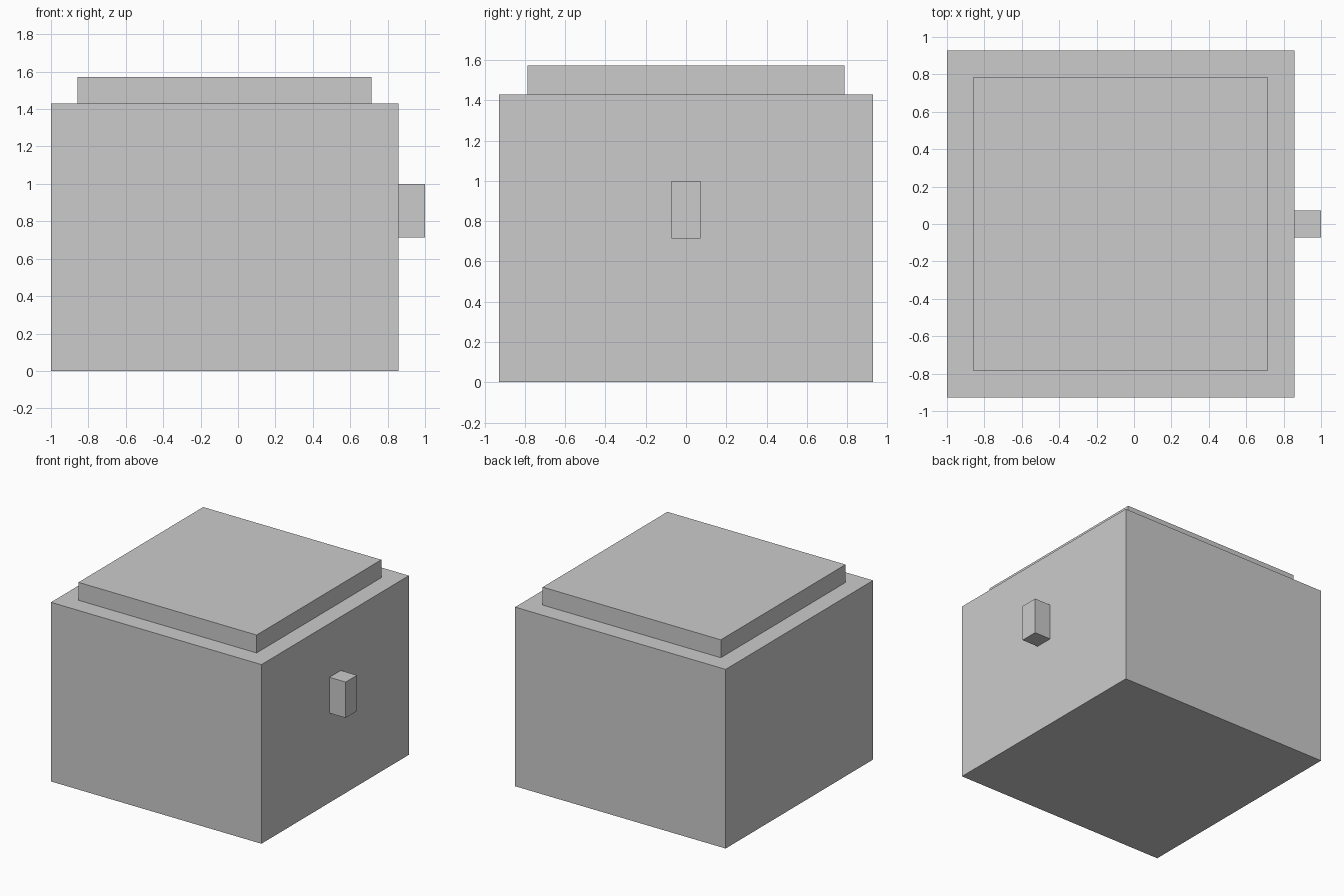
import bpy
import bmesh
from mathutils import Matrix, Vector

if "Cube" in bpy.data.objects:
    bpy.data.objects.remove(bpy.data.objects["Cube"])

U = 1 / 7  # the model sits on a grid of 14 units along its longest side


def box(name, low, high):
    """Flat-faced box between two corners given in grid units."""
    low, high = Vector(low) * U, Vector(high) * U
    bm = bmesh.new()
    bmesh.ops.create_cube(bm, size=1, matrix=Matrix.Diagonal((*(high - low), 1)))
    mesh = bpy.data.meshes.new(name)
    bm.to_mesh(mesh)
    bm.free()
    obj = bpy.data.objects.new(name, mesh)
    obj.location = (low + high) / 2
    bpy.context.collection.objects.link(obj)
    return obj


# Chest body
box("body", (-7, -6.5, 0), (6, 6.5, 10))

# Inset lid on top
box("lid", (-6, -5.5, 10), (5, 5.5, 11))

# Latch on the right side
box("latch", (6, -0.5, 5), (7, 0.5, 7))
